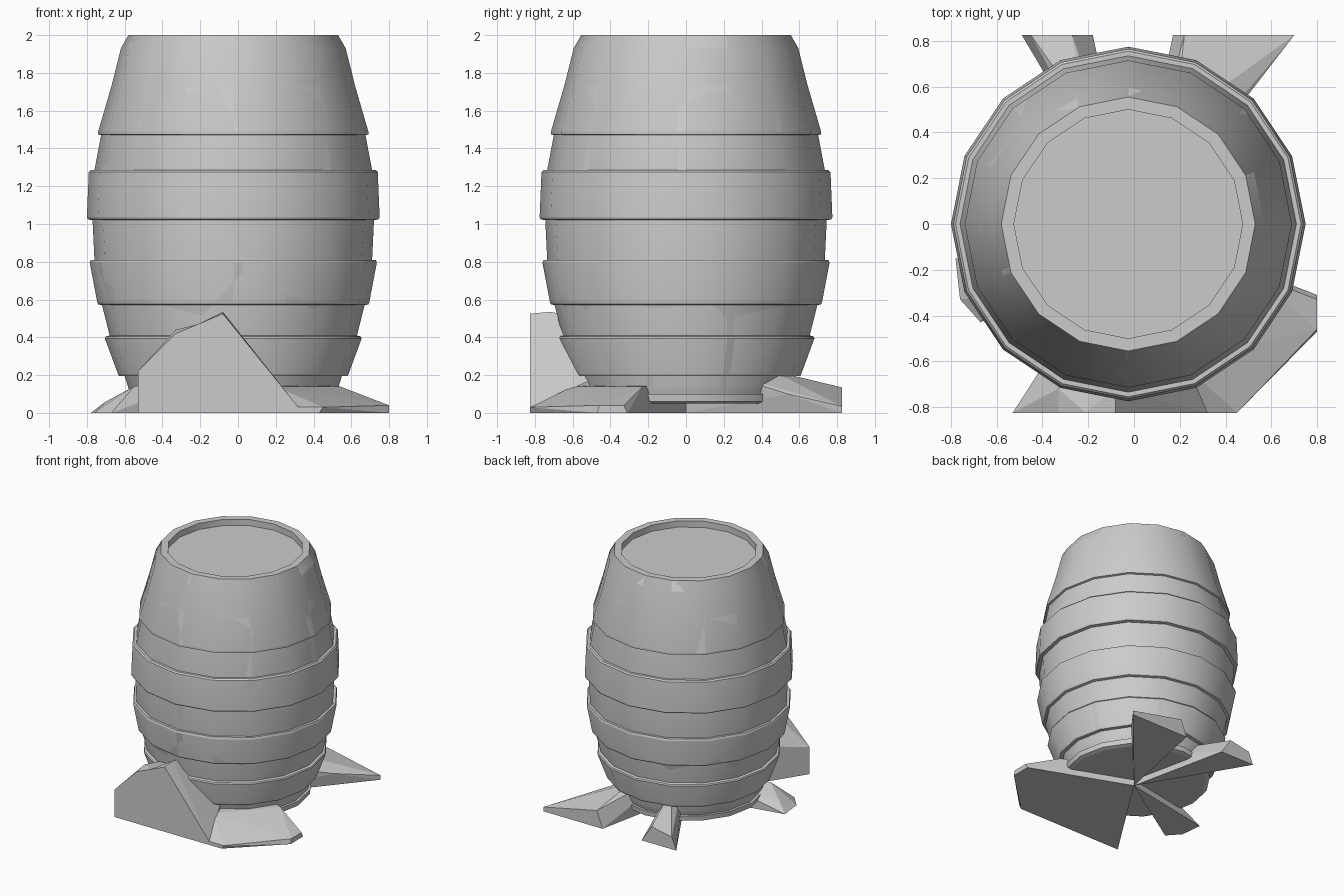
import bpy, bmesh, math
from mathutils import Vector

if "Cube" in bpy.data.objects:
    bpy.data.objects.remove(bpy.data.objects["Cube"])

SIDES = 16
CENTRE = Vector((-0.025, 0, 0))

# Barrel outline (radius, height): stepped hoops, rim and recessed lid
PROFILE = [(.53, .05), (.56, .06), (.565, .10), (.545, .10), (.555, .13), (.575, .195),
           (.605, .195), (.61, .205), (.68, .395), (.675, .405), (.655, .41), (.695, .57),
           (.715, .575), (.72, .585), (.76, .795), (.755, .81), (.735, .81), (.745, 1.02),
           (.77, 1.025), (.775, 1.035), (.765, 1.275), (.755, 1.285), (.735, 1.285),
           (.70, 1.47), (.715, 1.475), (.715, 1.49), (.645, 1.73), (.595, 1.93),
           (.555, 2.0), (.50, 2.0), (.50, 1.95)]

# Fracture seeds (angle in degrees, height); the first five share the lid
LID_ANGLES = [25, -1, -43, -139, 179]
SEEDS = [(-102, 1.33), (-68, 1.5), (-25, 1.4), (18, 1.42), (62, 1.3), (105, 1.45),
         (148, 1.3), (-170, 1.5), (-150, 1.12),
         (-118, .85), (-55, .88), (-8, .85), (32, .8), (80, .8), (122, .85), (165, .8),
         (-75, .36), (-32, .3), (-2, .28), (40, .28), (90, .3), (135, .3), (-175, .32),
         (-130, .3)]


def add_object(name, bm):
    mesh = bpy.data.meshes.new(name)
    bm.to_mesh(mesh)
    bm.free()
    obj = bpy.data.objects.new(name, mesh)
    bpy.context.collection.objects.link(obj)
    return obj


def polar(angle, radius, z):
    a = math.radians(angle)
    return CENTRE + Vector((radius * math.cos(a), radius * math.sin(a), z))


def barrel_body():
    bm = bmesh.new()
    rings = [[bm.verts.new(polar(360 * i / SIDES, r, z)) for i in range(SIDES)]
             for r, z in PROFILE]
    for low, high in zip(rings, rings[1:]):
        for i in range(SIDES):
            j = (i + 1) % SIDES
            bm.faces.new((low[i], low[j], high[j], high[i])).smooth = True
    bm.faces.new(rings[0][::-1])
    bm.faces.new(rings[-1])
    return bm


def round_normals(mesh):
    # Continuous barrel shading across the cracks
    normals = []
    for p in mesh.polygons:
        for li in p.loop_indices:
            n = Vector(p.normal)
            if p.use_smooth:
                co = mesh.vertices[mesh.loops[li].vertex_index].co
                out = Vector((co.x - CENTRE.x, co.y, 0)).normalized()
                side = math.hypot(n.x, n.y)
                if n.x * out.x + n.y * out.y < 0:
                    side = -side
                if side > .85 and p.area > .01:
                    n = out + Vector((0, 0, .28 * (co.z - 1)))
                else:
                    n = out * side + Vector((0, 0, n.z))
                n.normalize()
            normals.append(n)
    mesh.normals_split_custom_set(normals)


# Barrel, broken into tightly fitting chunks
points = [polar(a, .5, 1.9) for a in LID_ANGLES] + [polar(a, .68, z) for a, z in SEEDS]
for k, seed in enumerate(points):
    bm = barrel_body()
    for other in points:
        if other is seed or not bm.faces:
            continue
        bmesh.ops.bisect_plane(bm, geom=bm.verts[:] + bm.edges[:] + bm.faces[:], dist=1e-6,
                               plane_co=(seed + other) / 2, plane_no=(other - seed).normalized(),
                               clear_outer=True)
        rim = [e for e in bm.edges if e.is_boundary]
        if rim:
            for f in bmesh.ops.holes_fill(bm, edges=rim, sides=0)["faces"]:
                f.smooth = False
    chunk = add_object(f"barrel_chunk_{k + 1:02d}", bm)
    round_normals(chunk.data)


# Broken base wedges, all pointing to the middle of the barrel
def wedge(name, pts, core=.3):
    bm = bmesh.new()
    for p in pts + [(0, 0, 0), (0, 0, core)]:
        bm.verts.new(p)
    hull = bmesh.ops.convex_hull(bm, input=bm.verts[:])
    loose = [v for v in bm.verts if not v.link_faces]
    bmesh.ops.delete(bm, geom=loose, context='VERTS')
    bmesh.ops.dissolve_limit(bm, angle_limit=.02, verts=bm.verts[:], edges=bm.edges[:])
    bmesh.ops.recalc_face_normals(bm, faces=bm.faces[:])
    add_object(name, bm)


F, B = -.825, .825
wedge("front_wedge_left", [(-.53, F, 0), (-.53, F, .22), (-.33, F, .42), (-.21, F, .47),
                           (-.21, F, 0), (-.33, -.72, .44)], .4)
wedge("front_wedge_right", [(-.21, F, 0), (-.21, F, .47), (-.08, F, .525), (-.08, -.72, .535),
                            (.32, F, .03), (.30, F, 0)], .4)
wedge("front_right_wedge", [(.30, F, 0), (.43, F, 0), (.80, -.47, 0), (.80, -.31, 0),
                            (.32, F, .03), (.45, F, .03), (.80, -.46, .04), (.80, -.33, .04),
                            (.54, -.23, .14), (.20, -.60, .14)], .16)
wedge("back_right_wedge", [(.17, B, 0), (.70, B, 0), (.70, B, .035), (.22, B, .135),
                           (.18, .45, .225), (.48, .54, .10)], .27)
wedge("back_left_wedge", [(-.49, B, 0), (-.18, B, 0), (-.27, B, .135), (-.45, B, .10),
                          (-.22, .5, .21)], .27)
wedge("left_wedge", [(-.78, -.15, 0), (-.76, -.33, 0), (-.67, -.43, 0), (-.70, -.20, .06),
                     (-.55, -.30, .14)], .25)
